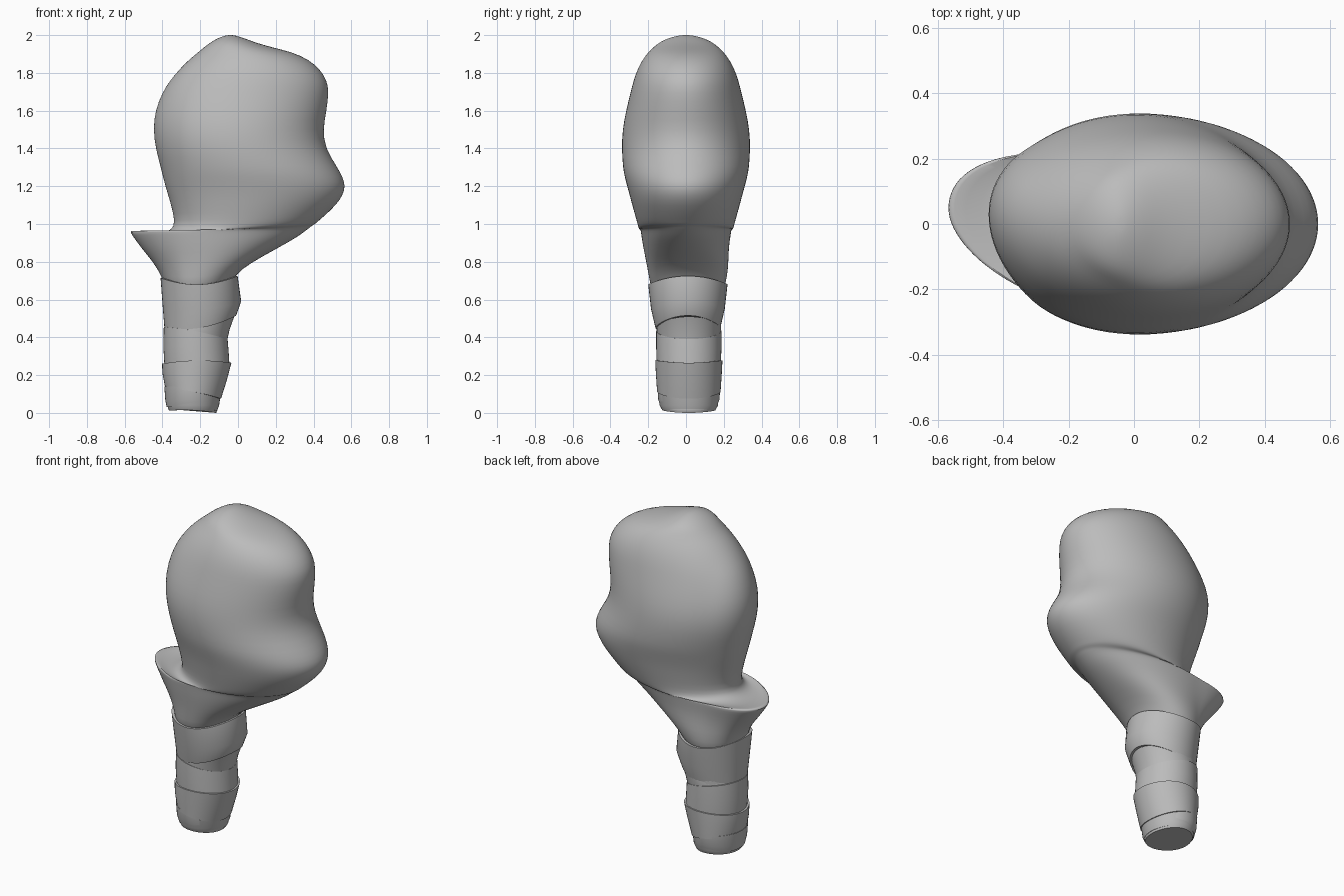
import bpy, bmesh, math

SEG = 48
grey = bpy.data.materials.new("plain grey")
grey.diffuse_color = (0.5, 0.5, 0.5, 1)


def loft(name, sections, subsurf=0, angle=40, pull=0.0):
    """Loft tilted ellipses: (x_left, z_left, x_right, z_right, y_centre, y_half, sag)."""
    bm = bmesh.new()
    rings = []
    for xl, zl, xr, zr, yc, yh, sag in sections:
        ring = []
        for i in range(SEG):
            a = 2 * math.pi * i / SEG
            t = (1 + math.cos(a)) / 2
            x = xl + (xr - xl) * t
            y = yc + yh * math.sin(a) + pull * max(0, min(1, (-0.3 - x) / 0.25))
            z = zl + (zr - zl) * t - sag * math.sin(a) ** 2
            ring.append(bm.verts.new((x, y, z)))
        rings.append(ring)
    for lo, hi in zip(rings, rings[1:]):
        for i in range(SEG):
            j = (i + 1) % SEG
            bm.faces.new((lo[i], lo[j], hi[j], hi[i]))
    bm.faces.new(rings[0][::-1])
    bm.faces.new(rings[-1])
    bmesh.ops.recalc_face_normals(bm, faces=bm.faces)
    me = bpy.data.meshes.new(name)
    bm.to_mesh(me)
    bm.free()
    me.materials.append(grey)
    ob = bpy.data.objects.new(name, me)
    bpy.context.collection.objects.link(ob)
    if subsurf:
        ob.modifiers.new("smooth", 'SUBSURF').levels = subsurf
        ob.modifiers["smooth"].render_levels = subsurf
    bpy.ops.object.select_all(action='DESELECT')
    ob.select_set(True)
    bpy.context.view_layer.objects.active = ob
    bpy.ops.object.shade_smooth_by_angle(angle=math.radians(angle))
    return ob


# Club head: neck, spur on the left, knuckle on the right, rounded top
neck = [
    (-0.385, 0.64, -0.04, 0.66, 0.01, 0.185, 0.02),
    (-0.395, 0.70, -0.02, 0.73, 0.01, 0.20, 0.03),
    (-0.425, 0.76, 0.07, 0.795, 0.01, 0.213, 0.02),
    (-0.46, 0.81, 0.17, 0.85, 0.005, 0.22, 0.01),
    (-0.51, 0.87, 0.26, 0.90, 0, 0.228, 0),
    (-0.55, 0.925, 0.32, 0.935, 0, 0.235, 0),
    (-0.575, 0.96, 0.36, 0.965, 0, 0.24, 0),
    (-0.565, 0.968, 0.38, 0.98, 0, 0.243, 0),
    (-0.47, 0.95, 0.39, 0.99, 0, 0.245, 0),
    (-0.40, 0.95, 0.41, 1.00, 0, 0.25, 0),
    (-0.35, 0.97, 0.425, 1.015, 0, 0.255, 0),
    (-0.333, 1.01, 0.45, 1.035, 0, 0.263, 0),
]
body = [  # z, x left, x right, half depth
    (1.10, -0.355, 0.52, 0.285), (1.15, -0.37, 0.555, 0.298),
    (1.20, -0.385, 0.57, 0.312), (1.25, -0.398, 0.555, 0.325),
    (1.30, -0.41, 0.527, 0.335), (1.40, -0.437, 0.463, 0.341),
    (1.50, -0.45, 0.45, 0.337), (1.60, -0.44, 0.47, 0.318),
    (1.70, -0.40, 0.482, 0.293), (1.76, -0.36, 0.472, 0.278),
    (1.82, -0.31, 0.435, 0.257), (1.87, -0.26, 0.375, 0.23),
    (1.91, -0.21, 0.29, 0.20), (1.94, -0.175, 0.16, 0.168),
    (1.965, -0.14, 0.08, 0.135), (1.985, -0.105, 0.03, 0.09),
    (1.997, -0.07, -0.01, 0.045), (2.0, -0.05, -0.03, 0.015),
]
loft("club_head", neck + [(l, z, r, z, 0, h, 0) for z, l, r, h in body],
     subsurf=1, angle=80, pull=0.05)

# Handle core
loft("handle_core", [
    (-0.365, 0.012, -0.115, 0.0, 0.015, 0.14, -0.008),
    (-0.375, 0.04, -0.10, 0.04, 0.015, 0.155, 0),
    (-0.38, 0.25, -0.07, 0.25, 0.015, 0.165, 0),
    (-0.38, 0.40, -0.075, 0.40, 0.015, 0.165, 0),
    (-0.38, 0.68, -0.04, 0.68, 0.01, 0.18, 0)])


# Wrapped strips around the handle: overlapping tilted bands with turned-in lips
def band(name, bottom, middle, top):
    def inner(s):
        return (s[0] + 0.025, s[1], s[2] - 0.025, s[3], s[4], s[5] - 0.025, s[6])
    loft(name, [inner(bottom), bottom, middle, top, inner(top)], angle=45)


band("wrap_top",
     (-0.39, 0.455, -0.01, 0.515, 0.01, 0.172, 0.035),
     (-0.40, 0.58, 0.017, 0.59, 0.01, 0.195, 0.035),
     (-0.41, 0.715, -0.002, 0.725, 0.01, 0.21, 0.04))
band("wrap_second",
     (-0.385, 0.43, -0.06, 0.37, 0.015, 0.166, 0.0),
     (-0.385, 0.45, -0.045, 0.44, 0.015, 0.17, 0.01),
     (-0.385, 0.48, -0.02, 0.51, 0.015, 0.17, 0.03))
band("wrap_third",
     (-0.39, 0.26, -0.045, 0.25, 0.015, 0.17, -0.015),
     (-0.395, 0.35, -0.05, 0.33, 0.015, 0.173, -0.01),
     (-0.393, 0.455, -0.055, 0.39, 0.015, 0.173, -0.01))
band("wrap_fourth",
     (-0.385, 0.13, -0.09, 0.075, 0.015, 0.168, -0.01),
     (-0.40, 0.21, -0.06, 0.17, 0.015, 0.174, -0.01),
     (-0.402, 0.26, -0.035, 0.265, 0.015, 0.178, -0.015))
band("wrap_bottom",
     (-0.378, 0.03, -0.108, 0.012, 0.015, 0.145, -0.005),
     (-0.385, 0.07, -0.105, 0.05, 0.015, 0.162, -0.01),
     (-0.39, 0.14, -0.10, 0.10, 0.015, 0.166, -0.01))
